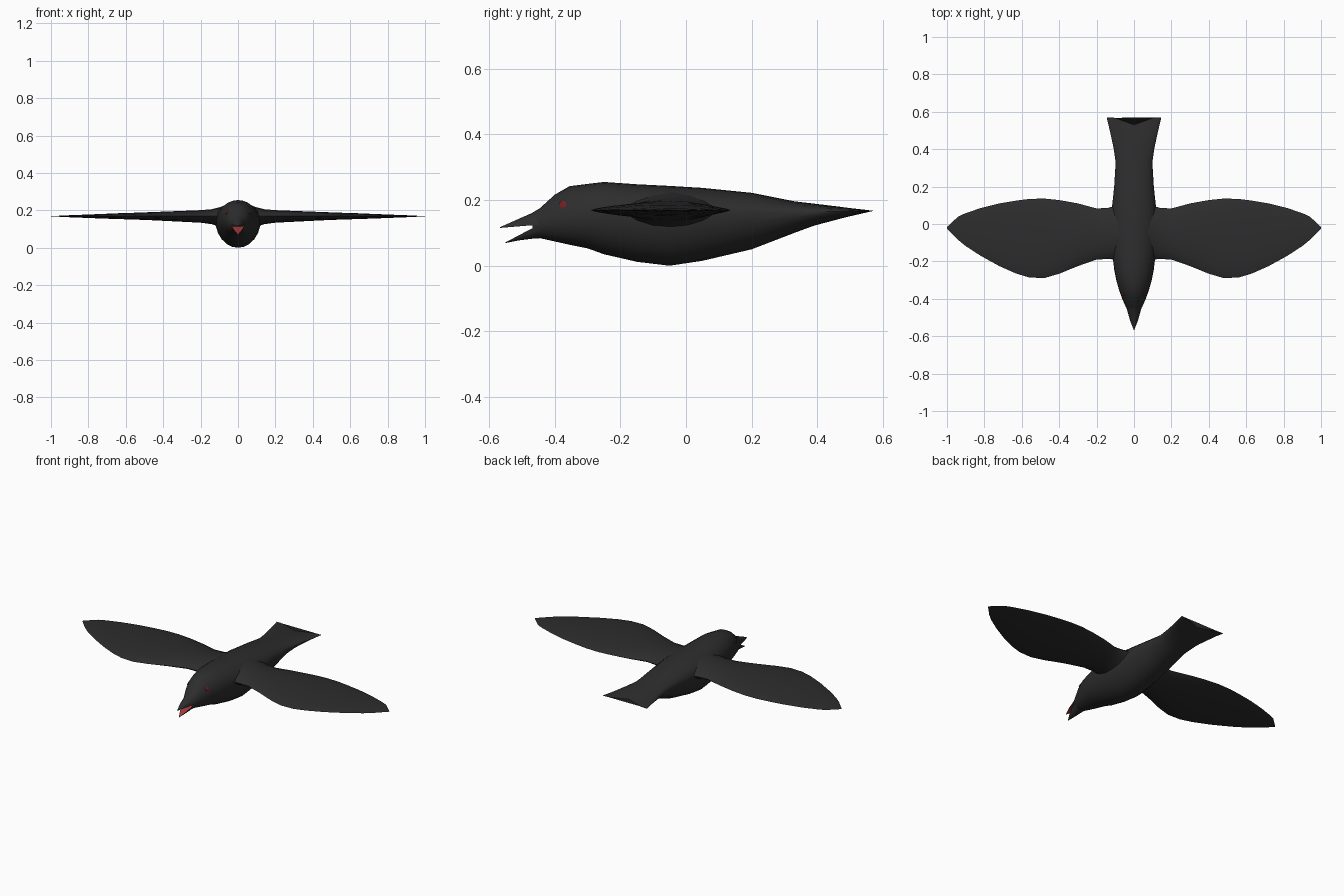
import bpy, math

if "Cube" in bpy.data.objects:
    bpy.data.objects.remove(bpy.data.objects["Cube"])


def material(name, rgb):
    m = bpy.data.materials.new(name)
    m.diffuse_color = (*rgb, 1)
    m.use_nodes = True
    m.node_tree.nodes["Principled BSDF"].inputs["Base Color"].default_value = m.diffuse_color
    return m


BLACK = material("feather black", (0.026, 0.026, 0.026))
RED = material("mouth red", (0.34, 0.04, 0.04))
EYE = material("eye red", (0.16, 0.012, 0.016))


def loft(name, rings, mats, angle=50, red_rule=None):
    """Skin a list of equal-length rings and cap both ends."""
    n = len(rings[0])
    verts = [p for r in rings for p in r]
    faces = [(i * n + j, i * n + (j + 1) % n, (i + 1) * n + (j + 1) % n, (i + 1) * n + j)
             for i in range(len(rings) - 1) for j in range(n)]
    faces += [tuple(range(n)), tuple(range(len(verts) - n, len(verts)))]
    me = bpy.data.meshes.new(name)
    me.from_pydata(verts, [], faces)
    for m in mats:
        me.materials.append(m)
    ob = bpy.data.objects.new(name, me)
    bpy.context.collection.objects.link(ob)
    bpy.ops.object.select_all(action='DESELECT')
    ob.select_set(True)
    bpy.context.view_layer.objects.active = ob
    bpy.ops.object.mode_set(mode='EDIT')
    bpy.ops.mesh.select_all(action='SELECT')
    bpy.ops.mesh.remove_doubles(threshold=0.0002)
    bpy.ops.mesh.normals_make_consistent(inside=False)
    bpy.ops.object.mode_set(mode='OBJECT')
    if red_rule:
        for p in me.polygons:
            p.material_index = int(red_rule(p.normal))
    bpy.ops.object.shade_smooth_by_angle(angle=math.radians(angle))
    return ob


# Body and forked tail: y, half width, bottom, widest height, top, fork depth
BODY = [(-0.468, 0.030, 0.092, 0.125, 0.160, 0), (-0.445, 0.043, 0.084, 0.130, 0.175, 0),
        (-0.40, 0.063, 0.074, 0.142, 0.216, 0), (-0.355, 0.079, 0.064, 0.148, 0.242, 0),
        (-0.30, 0.095, 0.053, 0.152, 0.249, 0), (-0.25, 0.105, 0.035, 0.154, 0.255, 0),
        (-0.15, 0.117, 0.012, 0.155, 0.248, 0), (-0.05, 0.123, 0.0, 0.155, 0.243, 0),
        (0.05, 0.122, 0.015, 0.157, 0.237, 0), (0.20, 0.106, 0.05, 0.160, 0.222, 0),
        (0.33, 0.098, 0.10, 0.163, 0.196, 0), (0.39, 0.108, 0.122, 0.165, 0.189, 0.01),
        (0.46, 0.126, 0.142, 0.166, 0.180, 0.025), (0.53, 0.146, 0.166, 0.167, 0.168, 0.04)]
SEG = 24
rings = []
for y, w, zb, zm, zt, fork in BODY:
    ring = []
    for k in range(SEG):
        a = 2 * math.pi * k / SEG
        c, s = math.cos(a), math.sin(a)
        ring.append((w * c, y + fork * min(1, abs(c) / 0.75),
                     zm + s * ((zt - zm) if s > 0 else (zm - zb))))
    rings.append(ring)
loft("body", rings, [BLACK])

# Wings: x, front edge, rear edge, bottom, top
WING = [(0.05, -0.20, 0.11, 0.09, 0.232), (0.10, -0.19, 0.097, 0.112, 0.216),
        (0.14, -0.187, 0.086, 0.126, 0.206), (0.20, -0.190, 0.083, 0.134, 0.201),
        (0.30, -0.225, 0.110, 0.139, 0.197), (0.40, -0.266, 0.128, 0.144, 0.193),
        (0.48, -0.289, 0.136, 0.148, 0.190), (0.56, -0.286, 0.134, 0.151, 0.187),
        (0.63, -0.265, 0.125, 0.153, 0.185), (0.72, -0.225, 0.110, 0.156, 0.181),
        (0.82, -0.170, 0.085, 0.160, 0.177), (0.90, -0.118, 0.058, 0.163, 0.174),
        (0.94, -0.085, 0.040, 0.165, 0.172), (1.0, -0.024, -0.016, 0.168, 0.169)]
for side, label in ((-1, "left_wing"), (1, "right_wing")):
    rings = []
    for x, yf, yr, zb, zt in WING:
        zm = 0.169
        ring = []
        for k in range(16):
            a = 2 * math.pi * k / 16
            c, s = math.cos(a), math.sin(a)
            h = abs(s) ** 1.4 * ((zt - zm) if s > 0 else (zb - zm))
            ring.append((side * x, (yf + yr) / 2 + c * (yr - yf) / 2, zm + h))
        rings.append(ring)
    loft(label, rings, [BLACK])


# Beak halves: half-round outside, flat red inside
def beak(name, stations, red_rule):
    rings = [[(w * math.cos(math.pi * k / 8), y, zi + (zo - zi) * math.sin(math.pi * k / 8))
              for k in range(9)] for y, w, zi, zo in stations]
    loft(name, rings, [BLACK, RED], 40, red_rule)


beak("upper_beak", [(-0.44, 0.044, 0.125, 0.178), (-0.47, 0.034, 0.123, 0.160),
                    (-0.52, 0.020, 0.119, 0.138), (-0.567, 0.001, 0.115, 0.117)],
     lambda n: n.z < -0.9)
beak("lower_beak", [(-0.44, 0.043, 0.128, 0.084), (-0.47, 0.032, 0.113, 0.082),
                    (-0.51, 0.020, 0.092, 0.077), (-0.55, 0.001, 0.071, 0.069)],
     lambda n: n.z > 0.8)

# Eyes: small discs lying on the sides of the head
for side, label in ((-1, "left_eye"), (1, "right_eye")):
    rings = []
    for r, lift in ((0.011, -0.004), (0.011, 0.002), (0.006, 0.003)):
        ring = []
        for k in range(10):
            a = 2 * math.pi * k / 10
            y, z = -0.375 + r * math.cos(a), 0.187 + r * math.sin(a)
            w = 0.072 + (y + 0.375) * 0.36
            x = w * math.sqrt(1 - ((z - 0.146) / 0.085) ** 2) + lift
            ring.append((side * x, y, z))
        rings.append(ring)
    loft(label, rings, [EYE])
